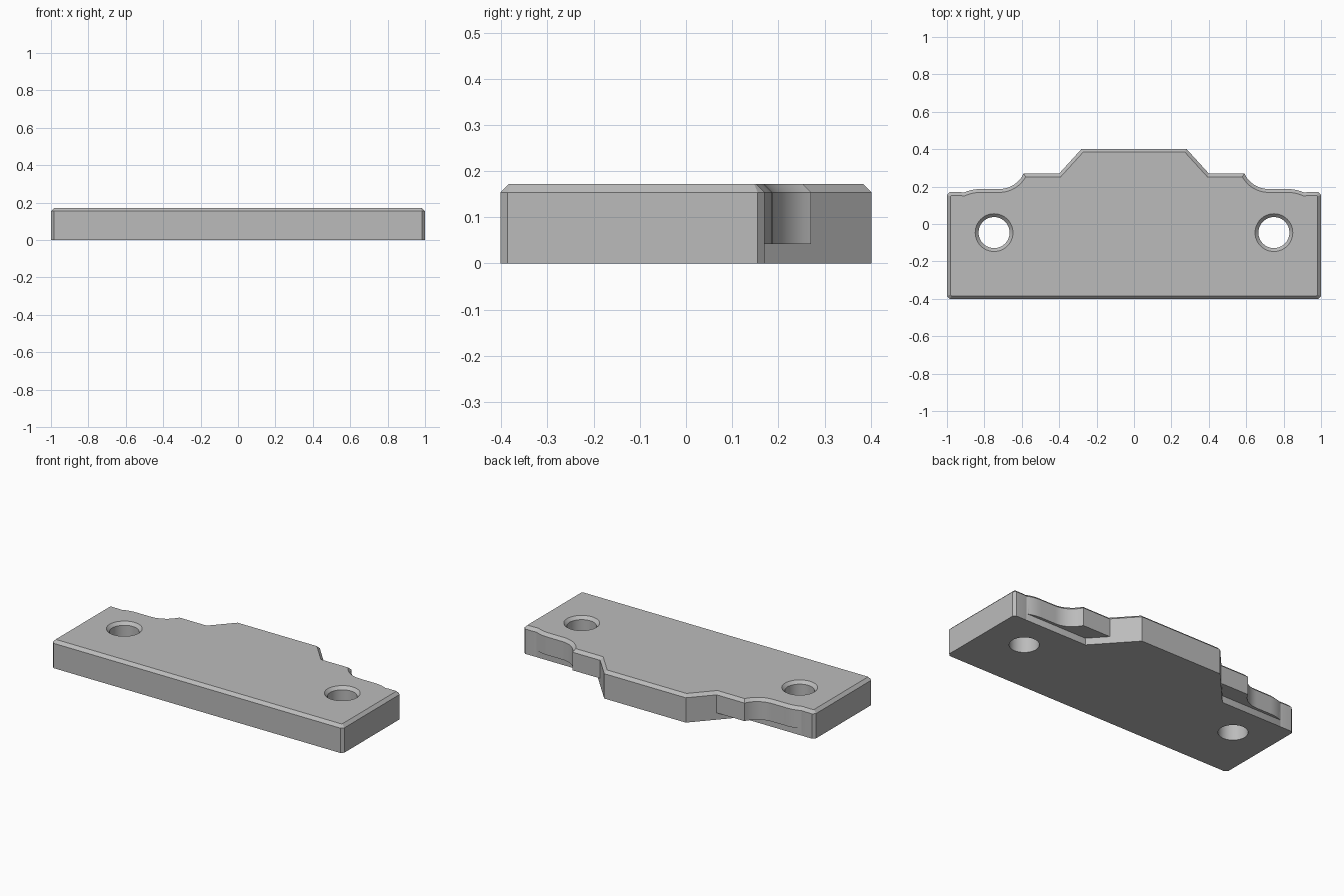
import bpy
import bmesh
from math import sin, cos, asin, pi
from mathutils import Vector

if "Cube" in bpy.data.objects:
    bpy.data.objects.remove(bpy.data.objects["Cube"], do_unlink=True)

HEIGHT, CHAMFER, LEDGE = 0.172, 0.018, 0.042

grey = bpy.data.materials.new("plain grey")
grey.use_nodes = True
COLOUR = (0.5, 0.5, 0.5, 1)
grey.diffuse_color = COLOUR
grey.node_tree.nodes["Principled BSDF"].inputs["Base Color"].default_value = COLOUR


def arc(cx, cy, r, start, end, steps):
    """Points on a circle, with angles measured from +x."""
    angles = [start + (end - start) * i / steps for i in range(steps + 1)]
    return [(cx + r * cos(a), cy + r * sin(a)) for a in angles]


def inset(points, d):
    """Move a counter-clockwise outline inward by d with mitred corners."""
    result = []
    for i, p in enumerate(points):
        p = Vector(p)
        e1 = (p - Vector(points[i - 1])).normalized()
        e2 = (Vector(points[(i + 1) % len(points)]) - p).normalized()
        n1, n2 = Vector((-e1.y, e1.x)), Vector((-e2.y, e2.x))
        result.append(tuple(p + (n1 + n2) * d / (1 + n1.dot(n2))))
    return result


def loft(name, layers):
    """Join stacked outlines, given as (outline, z), into a closed solid."""
    bm = bmesh.new()
    rings = [[bm.verts.new((x, y, z)) for x, y in pts] for pts, z in layers]
    bm.faces.new(rings[0][::-1])
    bm.faces.new(rings[-1])
    n = len(rings[0])
    for low, high in zip(rings, rings[1:]):
        for i in range(n):
            j = (i + 1) % n
            bm.faces.new((low[i], low[j], high[j], high[i]))
    bmesh.ops.recalc_face_normals(bm, faces=bm.faces)
    mesh = bpy.data.meshes.new(name)
    bm.to_mesh(mesh)
    bm.free()
    mesh.materials.append(grey)
    obj = bpy.data.objects.new(name, mesh)
    bpy.context.collection.objects.link(obj)
    return obj


# Half outline, front to back: clipped corners, shoulder curves, raised tab
r_out, r_in = 0.223, 0.143
half = [(0.984, -0.402), (1, -0.386), (1, 0.155), (0.985, 0.17), (0.925, 0.17)]
half += arc(0.82, 0.187 - r_out, r_out, pi / 2 - asin(0.09 / r_out), pi / 2, 5)
half += arc(0.72, 0.187 + r_in, r_in, -pi / 2, -pi / 2 - asin(0.13 / r_in), 10)
half += [(0.4, 0.27), (0.28, 0.402)]
outline = half + [(-x, y) for x, y in reversed(half)]

plate = loft("mounting_plate", [(outline, 0), (outline, HEIGHT - CHAMFER),
                                (inset(outline, CHAMFER), HEIGHT)])

# Cutters: undercut below each shoulder, and a chamfered bolt hole
cutters = []
undercut = [(0.491, 0.17), (0.91, 0.17), (0.91, 0.35), (0.4, 0.35), (0.4, 0.27)]
for side, label in ((1, "left"), (-1, "right")):
    pts = [(side * x, y) for x, y in undercut][::side]
    cutters.append(loft(label + "_undercut_cutter", [(pts, -0.1), (pts, LEDGE)]))

    def ring(r):
        return arc(side * 0.748, -0.046, r, 0, 2 * pi, 48)[:-1]
    cutters.append(loft(label + "_hole_cutter", [
        (ring(0.083), -0.1), (ring(0.083), HEIGHT - CHAMFER),
        (ring(0.101), HEIGHT), (ring(0.101), HEIGHT + 0.1)]))

bpy.ops.object.select_all(action="DESELECT")
bpy.context.view_layer.objects.active = plate
plate.select_set(True)
for cutter in cutters:
    mod = plate.modifiers.new(cutter.name, "BOOLEAN")
    mod.operation = "DIFFERENCE"
    mod.solver = "EXACT"
    mod.object = cutter
    bpy.ops.object.modifier_apply(modifier=mod.name)
for cutter in cutters:
    bpy.data.objects.remove(cutter, do_unlink=True)

bpy.ops.object.shade_smooth_by_angle(angle=pi / 7)
